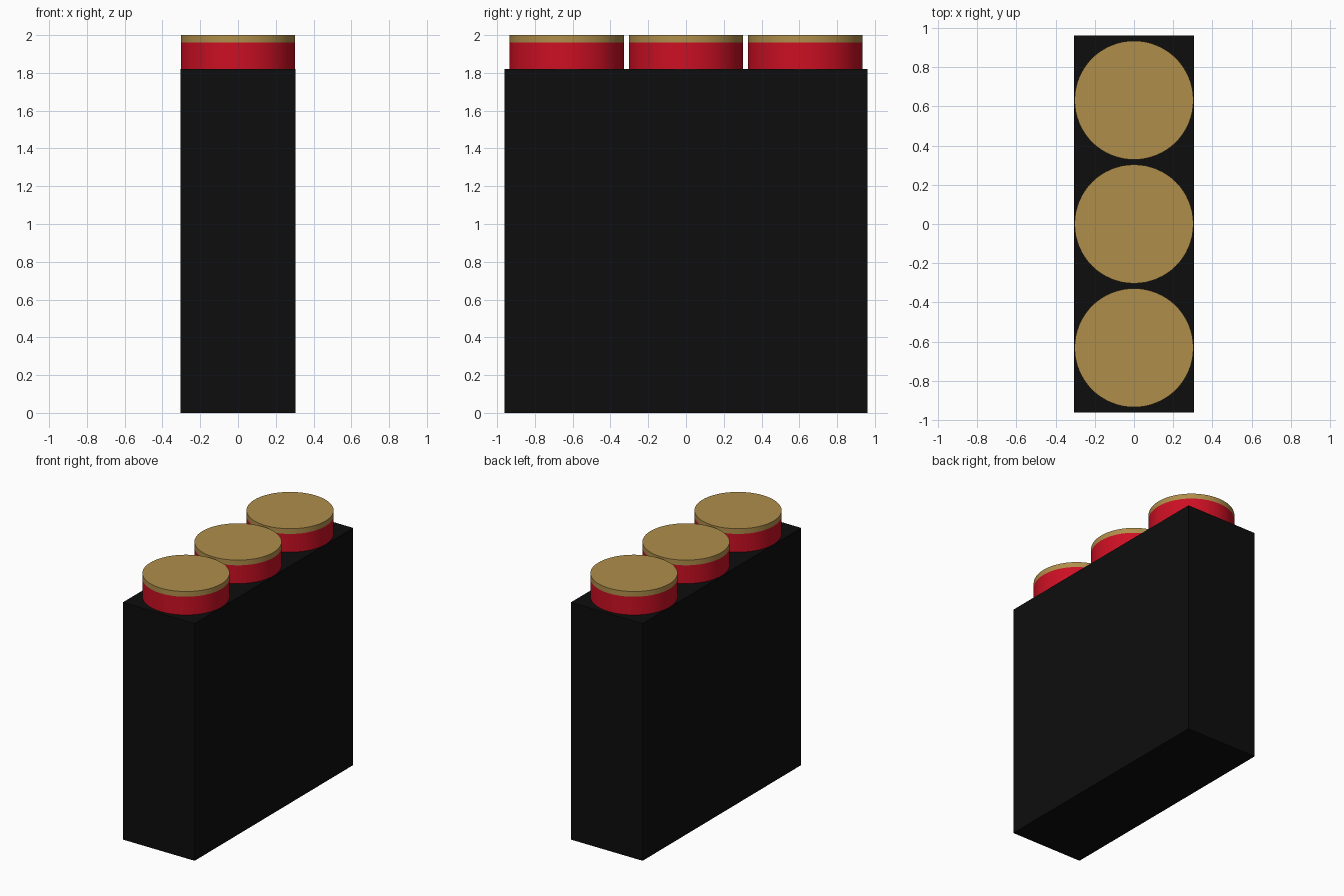
import bpy
import math

if "Cube" in bpy.data.objects:
    bpy.data.objects.remove(bpy.data.objects["Cube"])


def material(name, color):
    m = bpy.data.materials.new(name)
    m.diffuse_color = (*color, 1.0)
    m.use_nodes = True
    m.node_tree.nodes["Principled BSDF"].inputs["Base Color"].default_value = m.diffuse_color
    return m


black = material("black", (0.004, 0.004, 0.004))
red = material("red", (0.60, 0.005, 0.017))
brass = material("brass", (0.43, 0.27, 0.07))

R = 0.303          # shell radius
PITCH = 0.631      # spacing along y
BODY_TOP = 1.82
RIM = 1.96


def disc(name, y, z0, z1, mat):
    bpy.ops.mesh.primitive_cylinder_add(
        vertices=64, radius=R, depth=z1 - z0, location=(0, y, (z0 + z1) / 2))
    ob = bpy.context.object
    ob.name = name
    ob.data.materials.append(mat)
    bpy.ops.object.shade_smooth_by_angle(angle=math.radians(30))


# Rectangular holder block
bpy.ops.mesh.primitive_cube_add(size=1, location=(0, 0, BODY_TOP / 2))
body = bpy.context.object
body.name = "holder_body"
body.scale = (0.61, 1.924, BODY_TOP)
bpy.ops.object.transform_apply(location=False, rotation=False, scale=True)
body.data.materials.append(black)

# Row of three red cylinders with brass caps
for i in (-1, 0, 1):
    disc(f"red_cylinder_{i + 2}", i * PITCH, BODY_TOP, RIM, red)
    disc(f"brass_cap_{i + 2}", i * PITCH, RIM, 2.0, brass)
